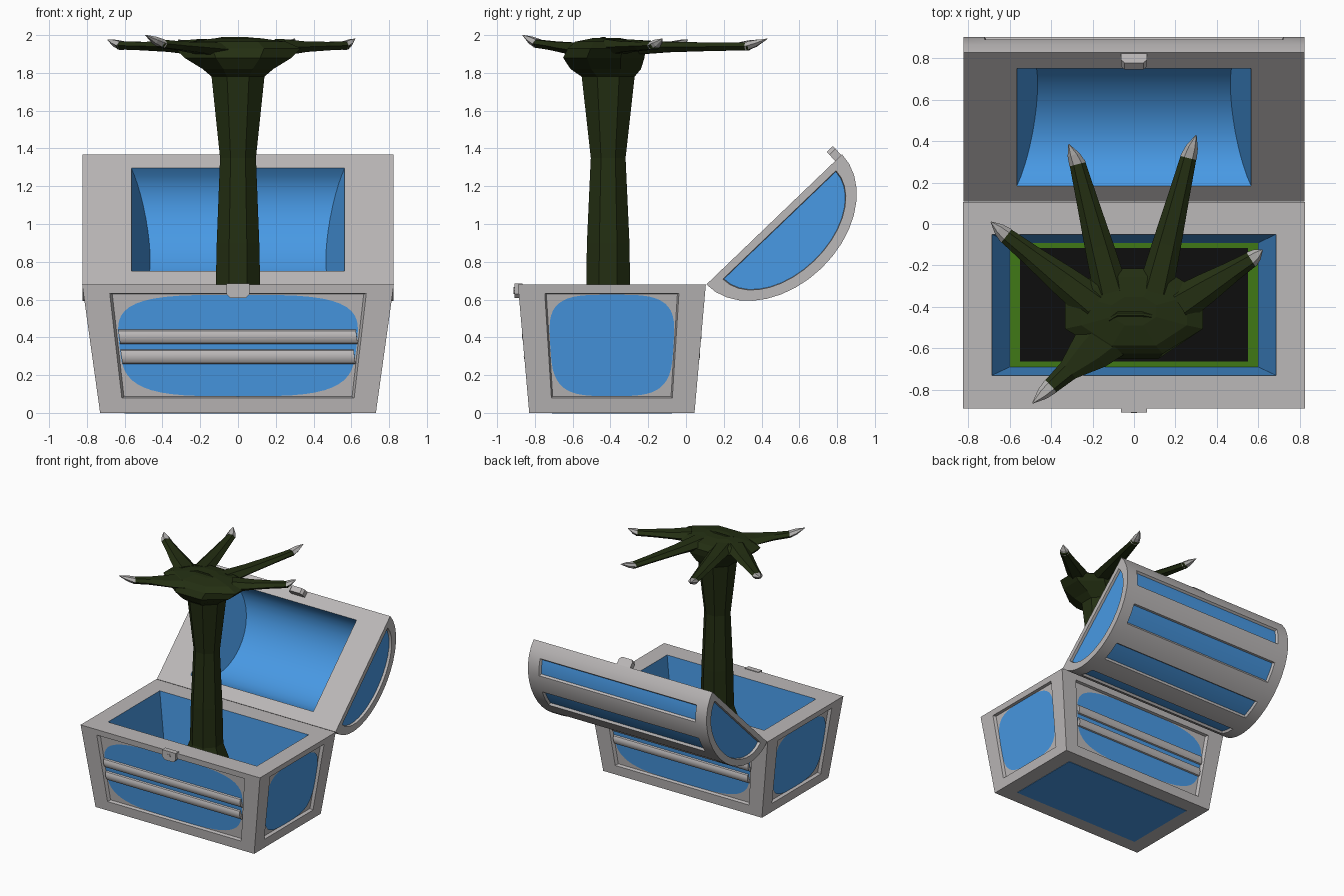
import bpy, bmesh, math
from mathutils import Vector as V

if "Cube" in bpy.data.objects:
    bpy.data.objects.remove(bpy.data.objects["Cube"])


def material(name, rgb):
    m = bpy.data.materials.new(name)
    m.diffuse_color = (*rgb, 1)
    m.use_nodes = True
    m.node_tree.nodes["Principled BSDF"].inputs["Base Color"].default_value = m.diffuse_color
    return m


GREY = material("grey metal", (0.50, 0.48, 0.48))
BLUE = material("blue panel", (0.065, 0.32, 0.78))
ARM = material("dark green skin", (0.017, 0.028, 0.006))
SLIME = material("bright green edge", (0.05, 0.19, 0.008))
BLACK = material("black pit", (0.004, 0.004, 0.004))
NAIL = material("pale nail", (0.45, 0.44, 0.43))


def finish(name, bm, mats, smooth=False, recalc=True):
    if recalc:
        bmesh.ops.recalc_face_normals(bm, faces=bm.faces)
    me = bpy.data.meshes.new(name)
    bm.to_mesh(me)
    bm.free()
    for m in mats:
        me.materials.append(m)
    ob = bpy.data.objects.new(name, me)
    bpy.context.collection.objects.link(ob)
    if smooth:
        bpy.ops.object.select_all(action='DESELECT')
        ob.select_set(True)
        bpy.context.view_layer.objects.active = ob
        bpy.ops.object.shade_smooth_by_angle(angle=math.radians(32))
    return ob


def face(bm, verts, mat=0):
    f = bm.faces.new(verts)
    f.material_index = mat
    return f


def add(bm, pts):
    return [bm.verts.new(p) for p in pts]


def bridge(bm, a, b, mat=0, closed=True):
    n = len(a)
    return [face(bm, (a[i], a[(i + 1) % n], b[(i + 1) % n], b[i]), mat)
            for i in range(n if closed else n - 1)]


def loft(bm, rings, mat=0):
    rs = [add(bm, r) for r in rings]
    for a, b in zip(rs, rs[1:]):
        bridge(bm, a, b, mat)
    face(bm, rs[0][::-1], mat)
    face(bm, rs[-1], mat)


def oval(c, ax, ay, n, start=0.0):
    return [V(c) + ax * math.cos(start + math.tau * i / n) + ay * math.sin(start + math.tau * i / n)
            for i in range(n)]


def rect(x, y0, y1, z):
    return [V((-x, y0, z)), V((x, y0, z)), V((x, y1, z)), V((-x, y1, z))]


# Chest body: tapered shell with a recessed field on each side
bottom, top = rect(0.73, -0.83, 0.045, 0), rect(0.825, -0.89, 0.105, 0.68)
itop, ibot = rect(0.685, -0.73, -0.05, 0.68), rect(0.6, -0.69, -0.09, 0.1)
body, panels, bars = bmesh.new(), bmesh.new(), bmesh.new()
vb, vt, vi, vf = (add(body, r) for r in (bottom, top, itop, ibot))
face(body, vb[::-1])
bridge(body, vt, vi)
bridge(body, vi, vf, 1)
face(body, vf, 1)
for i in range(4):
    j = (i + 1) % 4
    q = (bottom[i], bottom[j], top[j], top[i])
    nrm = (q[1] - q[0]).cross(q[3] - q[0]).normalized()

    def at(u, v, depth=0.0):
        return q[0].lerp(q[1], u).lerp(q[3].lerp(q[2], u), v) - nrm * depth

    mu = 0.085 if i % 2 == 0 else 0.14

    def field(e, depth):
        a, b = mu + e, 1 - mu - e
        return [at(a, 0.115 + e, depth), at(b, 0.115 + e, depth),
                at(b, 0.93 - e, depth), at(a, 0.93 - e, depth)]

    r0 = [vb[i], vb[j], vt[j], vt[i]]
    r1, r2 = add(body, field(0, 0)), add(body, field(0.008, 0.025))
    bridge(body, r0, r1)
    bridge(body, r1, r2)
    face(body, r2)
    # rounded blue plate in the field
    pts = []
    for k in range(48):
        c, s = math.cos(math.tau * k / 48), math.sin(math.tau * k / 48)
        u = math.copysign(abs(c) ** 0.55, c) * (0.5 - mu - 0.012)
        v = math.copysign(abs(s) ** 0.55, s) * 0.395
        pts.append(at(0.5 + u, 0.522 + v, 0.019))
    face(panels, add(panels, pts))
    # two horizontal bars on front and back
    if i % 2 == 0:
        up = (q[3] - q[0]).normalized()
        for v in (0.435, 0.59):
            loft(bars, [oval(at(u, v, 0.019), up * 0.038, nrm * 0.022, 12)
                        for u in (mu + 0.015, 1 - mu - 0.015)])
finish("chest_body", body, [GREY, BLUE])
finish("side_panels", panels, [BLUE], recalc=False)
finish("side_bars", bars, [GREY], smooth=True)

# Blue underside plate
bm = bmesh.new()
loft(bm, [rect(0.6, -0.71, -0.075, -0.0), rect(0.6, -0.71, -0.075, 0.004)])
for v in bm.verts:
    v.co.z -= 0.003
finish("underside_panel", bm, [BLUE])

# Pit on the chest floor: bright edge and black middle
for name, r, z, m in (("pit_edge", (0.599, -0.689, -0.091), 0.104, SLIME),
                      ("pit", (0.55, -0.662, -0.115), 0.109, BLACK)):
    bm = bmesh.new()
    face(bm, add(bm, rect(*r, z)))
    finish(name, bm, [m], recalc=False)

# Lid: half-ellipse vault swung open on the rear edge
ANG = math.radians(43.8)
LEN = 0.995


def lid(x, s, h):
    return V((x, 0.108 + s * math.cos(ANG) + h * math.sin(ANG),
              0.68 + s * math.sin(ANG) - h * math.cos(ANG)))


def arc(xf, a, b, h0=0.0):
    out = []
    for k in range(19):
        p = math.pi * k / 18
        out.append(lid(xf(math.sin(p)), LEN / 2 - a * math.cos(p), h0 + b * math.sin(p)))
    return out


bm = bmesh.new()
outer = [add(bm, arc(lambda s, x=x: x, LEN / 2, 0.36)) for x in (-0.822, -0.72, 0.72, 0.822)]
bands = []
for k in range(3):
    fs = bridge(bm, outer[k], outer[k + 1], closed=False)
    if k == 1:
        bands = [fs[b:b + 2] for b in (2, 6, 10, 14)]
inner = [add(bm, arc(lambda s, d=d: d * (0.565 - 0.1 * s), 0.393, 0.30)) for d in (-1, 1)]
bridge(bm, inner[0], inner[1], 1, closed=False)
for d, o, n in ((-1, outer[0], inner[0]), (1, outer[3], inner[1])):
    face(bm, n, 1)
    face(bm, (o[0], o[-1], n[-1], n[0]))
    p1 = add(bm, arc(lambda s: d * 0.822, 0.415, 0.265, 0.04))
    p2 = add(bm, arc(lambda s: d * 0.80, 0.41, 0.26, 0.043))
    bridge(bm, o, p1)
    bridge(bm, p1, p2)
    face(bm, p2, 1)
for e in (0, -1):
    face(bm, [o[e] for o in outer] + [inner[1][e], inner[0][e]])
bmesh.ops.recalc_face_normals(bm, faces=bm.faces)
for band in bands:
    bmesh.ops.inset_region(bm, faces=band, thickness=0.01, depth=-0.018, use_even_offset=True)
    for f in band:
        f.material_index = 1
finish("lid", bm, [GREY, BLUE], smooth=True)

# Latches on the lid edge and the chest front
bm = bmesh.new()
loft(bm, [[lid(x * w, s, h) for x, s in ((-1, 0.945), (1, 0.945), (1, 0.99), (-1, 0.99))]
          for h, w in ((0.01, 0.062), (-0.045, 0.062), (-0.065, 0.045))])
finish("lid_latch", bm, [GREY])
bm = bmesh.new()
outline = ((-0.062, 0.685), (-0.062, 0.63), (-0.04, 0.607), (0.04, 0.607), (0.062, 0.63), (0.062, 0.685))
loft(bm, [[V((x, y, z)) for x, z in outline] for y in (-0.865, -0.908)])
finish("front_latch", bm, [GREY])
bm = bmesh.new()
loft(bm, [oval((0, y, 0.648), V((0.014, 0, 0)), V((0, 0, 0.018)), 8) for y in (-0.905, -0.912)])
finish("latch_stud", bm, [GREY])

# Arm and palm: one eight-sided loft  (z, x radius, y radius, y centre)
bm = bmesh.new()
X, Y = V((1, 0, 0)), V((0, 1, 0))
loft(bm, [oval((0, cy, z), X * rx * 1.06, Y * ry * 1.06, 8, math.pi / 8) for z, rx, ry, cy in (
    (0.105, 0.22, 0.20, -0.41), (0.45, 0.17, 0.16, -0.41), (0.58, 0.122, 0.12, -0.412),
    (0.90, 0.115, 0.115, -0.412), (1.35, 0.097, 0.094, -0.412), (1.78, 0.143, 0.143, -0.412),
    (1.82, 0.19, 0.19, -0.425), (1.88, 0.29, 0.22, -0.435), (1.93, 0.34, 0.21, -0.42),
    (1.965, 0.26, 0.17, -0.42), (1.985, 0.11, 0.07, -0.42))])
finish("arm", bm, [ARM])

# Palm crease
bm = bmesh.new()
loft(bm, [oval(p, Y * 0.012, V((0, 0, 0.006)), 6) for p in (
    (-0.12, -0.46, 1.978), (-0.08, -0.435, 1.985), (0.04, -0.435, 1.985), (0.09, -0.445, 1.98))])
finish("palm_crease", bm, [ARM])

# Fingers with pointed nails  (base, finger end, nail tip, base half width)
digits = {
    "outer_finger": ((-0.19, -0.39, 1.935), (-0.625, -0.05, 1.945), (-0.69, 0.01, 1.975), 0.09),
    "left_finger": ((-0.11, -0.33, 1.935), (-0.275, 0.30, 1.94), (-0.315, 0.385, 1.975), 0.085),
    "right_finger": ((0.10, -0.33, 1.935), (0.265, 0.33, 1.94), (0.30, 0.43, 1.98), 0.085),
    "far_finger": ((0.22, -0.39, 1.935), (0.575, -0.165, 1.945), (0.62, -0.125, 1.98), 0.09),
    "thumb": ((-0.10, -0.51, 1.92), (-0.41, -0.79, 1.955), (-0.49, -0.865, 2.0), 0.13)}
for name, (b, e, t, w) in digits.items():
    b, e, t = V(b), V(e), V(t)
    d = (e - b).normalized()
    side = d.cross(V((0, 0, 1))).normalized()
    up = side.cross(d)

    def section(c, hw, ht):
        return oval(c, side * hw, up * ht, 6)

    bm = bmesh.new()
    loft(bm, [section(b, w, 0.05), section(b.lerp(e, 0.35), w * 0.82, 0.032),
              section(b.lerp(e, 0.7), 0.052, 0.026), section(e, 0.038, 0.024),
              section(e.lerp(t, 0.5), 0.012, 0.012)])
    finish(name, bm, [ARM])
    bm = bmesh.new()
    loft(bm, [section(e - d * 0.012, 0.041, 0.026), section(e.lerp(t, 0.4), 0.03, 0.021),
              section(t, 0.002, 0.002)])
    finish(name + "_nail", bm, [NAIL])
